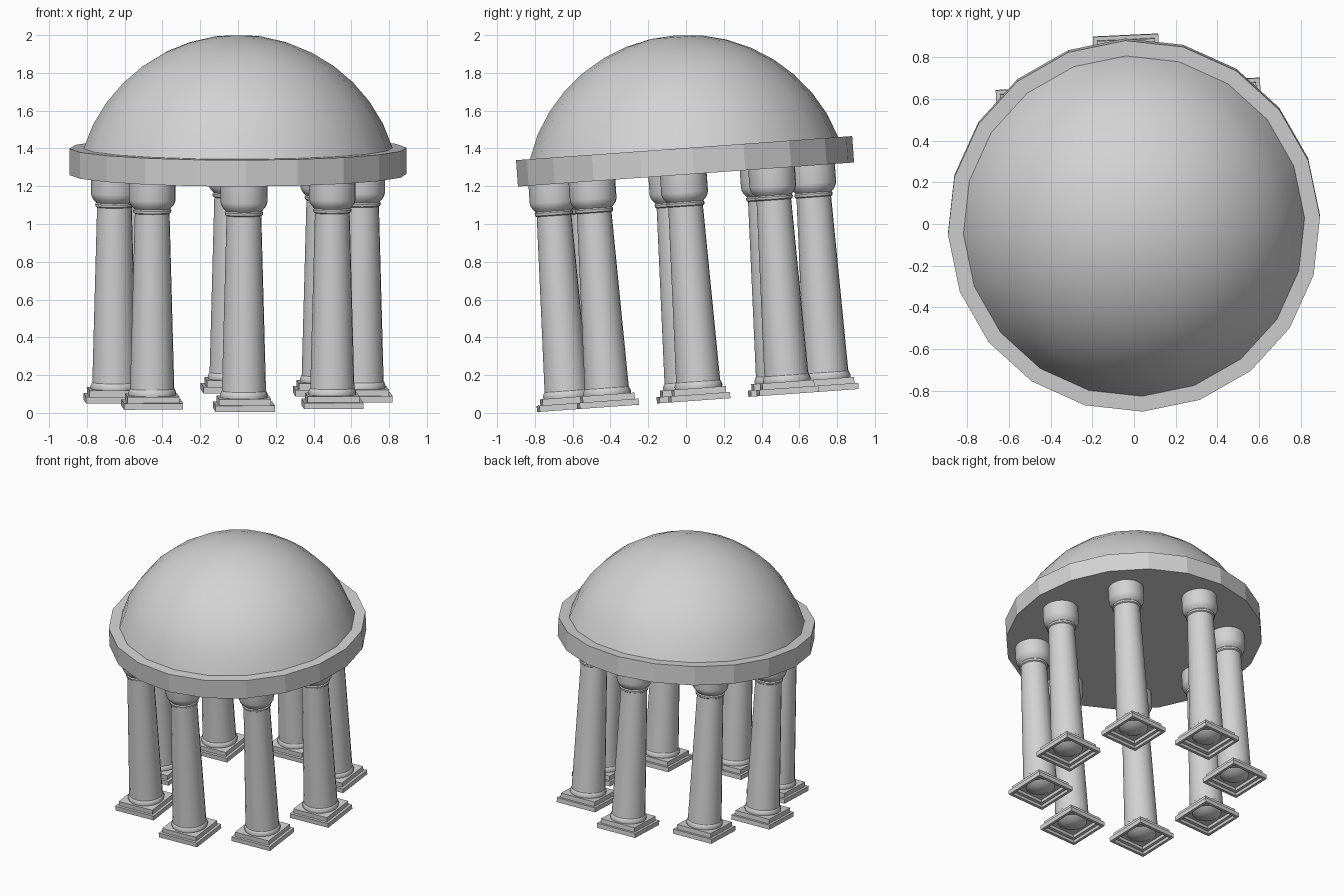
import bpy, bmesh, math
from math import sin, cos, radians, pi
from mathutils import Matrix

if "Cube" in bpy.data.objects:
    bpy.data.objects.remove(bpy.data.objects["Cube"])

stone = bpy.data.materials.new("pale_grey_stone")
stone.use_nodes = True
GREY = (0.65, 0.65, 0.65, 1)
stone.diffuse_color = GREY
stone.node_tree.nodes["Principled BSDF"].inputs["Base Color"].default_value = GREY

# Whole building leans forward and is turned slightly
YAW = radians(2.7)
LEAN = Matrix.Translation((0, 0, 1.262)) @ Matrix.Rotation(radians(4.1), 4, 'X')


def lathe(name, profile, sides, place, turn=0.0, smooth=0):
    """Revolve (radius, height) points; a zero radius closes to a pole."""
    bm = bmesh.new()
    rings = []
    for r, z in profile:
        if r == 0:
            rings.append([bm.verts.new((0, 0, z))] * sides)
        else:
            rings.append([bm.verts.new((r * cos(turn + 2 * pi * i / sides),
                                        r * sin(turn + 2 * pi * i / sides), z))
                          for i in range(sides)])
    for a, b in zip(rings, rings[1:]):
        for i in range(sides):
            j = (i + 1) % sides
            corners = list(dict.fromkeys((a[i], a[j], b[j], b[i])))
            bm.faces.new(corners)
    bmesh.ops.recalc_face_normals(bm, faces=bm.faces)
    mesh = bpy.data.meshes.new(name)
    bm.to_mesh(mesh)
    bm.free()
    mesh.materials.append(stone)
    obj = bpy.data.objects.new(name, mesh)
    bpy.context.collection.objects.link(obj)
    obj.matrix_world = LEAN @ place @ Matrix.Rotation(YAW, 4, 'Z')
    if smooth:
        bpy.ops.object.select_all(action='DESELECT')
        obj.select_set(True)
        bpy.context.view_layer.objects.active = obj
        bpy.ops.object.shade_smooth_by_angle(angle=radians(smooth))
    return obj


# Flat round slab carrying the dome
lathe("ring_slab", [(0, 0), (0.893, 0), (0.893, 0.14), (0, 0.14)], 20, Matrix())

# Dome: a spherical cap
R, CENTRE = 0.862, -0.123
cap = [(R * sin(radians(a)), CENTRE + R * cos(radians(a))) for a in range(72, 0, -9)]
lathe("dome", [(0.819, 0.14)] + cap[1:] + [(0, CENTRE + R)], 20, Matrix(), smooth=40)

# Column: rounded foot, tapering shaft, collar and bowl-shaped capital
BASE = -1.198
column = [(0, BASE + 0.012), (0.06, BASE + 0.02), (0.1, BASE + 0.045),
          (0.125, BASE + 0.066), (0.127, BASE + 0.08), (0.12, BASE + 0.097),
          (0.117, BASE + 0.1), (0.092, -0.168), (0.1, -0.163), (0.102, -0.15),
          (0.096, -0.143), (0.11, -0.128), (0.12, -0.112), (0.124, -0.095),
          (0.124, 0)]

# Stepped square plinth, hollow underneath
plinth = [(0, 0.045), (0.115, 0.045), (0.115, 0.022), (0.137, 0.022), (0.137, 0),
          (0.157, 0), (0.157, 0.033), (0.138, 0.033), (0.138, 0.066), (0, 0.066)]
plinth = [(half * math.sqrt(2), BASE + z) for half, z in plinth]

# Eight columns, from the front counter-clockwise
distance = [0.668, 0.675, 0.655, 0.675, 0.712, 0.675, 0.655, 0.675]
for k, d in enumerate(distance):
    a = YAW - pi / 2 + k * pi / 4
    spot = Matrix.Translation((d * cos(a), d * sin(a) - 0.045, 0))
    lathe(f"column_{k + 1}", column, 20, spot, smooth=35)
    lathe(f"plinth_{k + 1}", plinth, 4, spot, turn=pi / 4)
